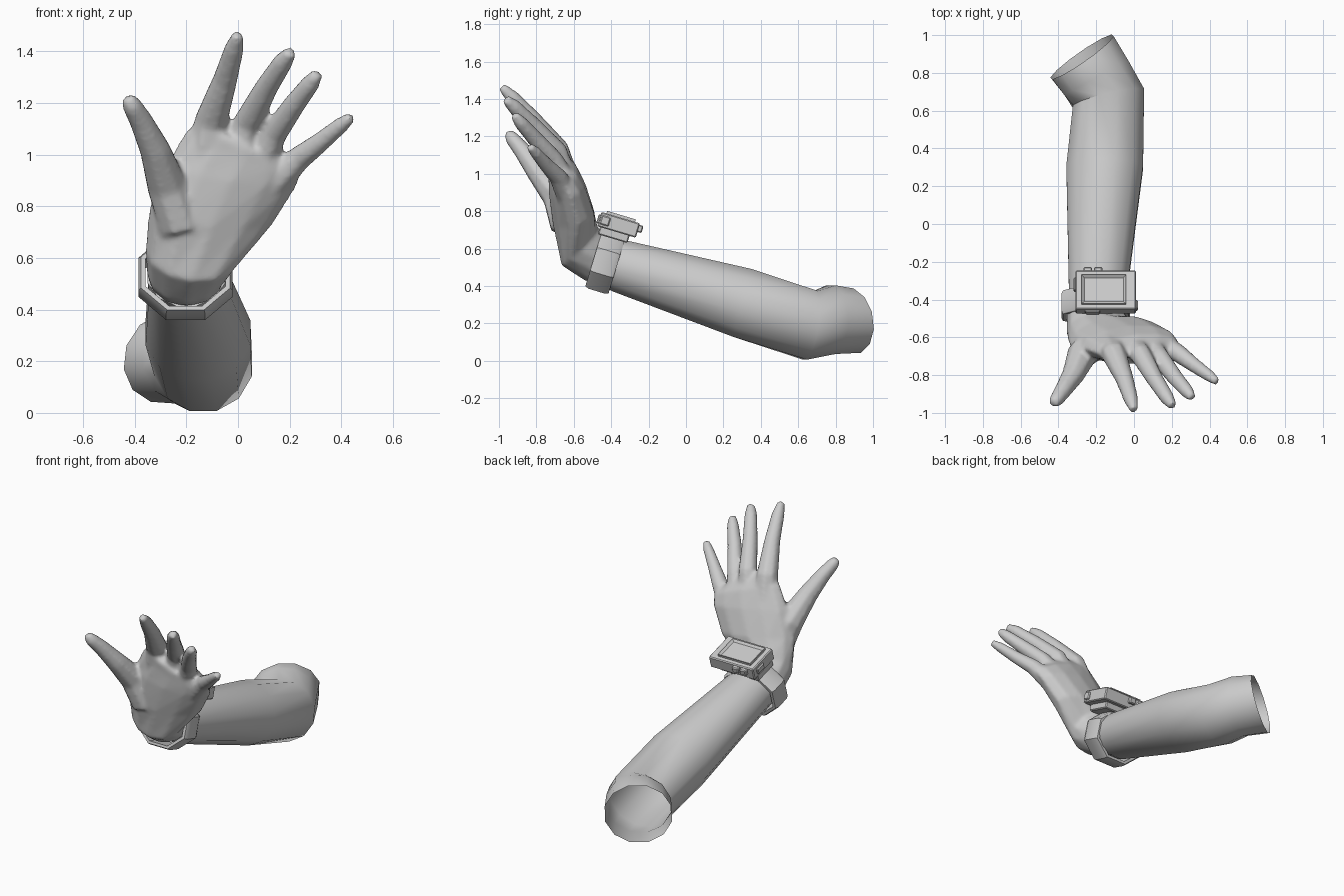
import bpy, bmesh, math
from mathutils import Vector, Matrix

if "Cube" in bpy.data.objects:
    bpy.data.objects.remove(bpy.data.objects["Cube"])

grey = bpy.data.materials.new("plain grey")
grey.diffuse_color = (0.6, 0.6, 0.6, 1)
grey.use_nodes = True
grey.node_tree.nodes["Principled BSDF"].inputs["Base Color"].default_value = grey.diffuse_color


def finish(name, bm, angle=40):
    bmesh.ops.recalc_face_normals(bm, faces=bm.faces)
    me = bpy.data.meshes.new(name)
    bm.to_mesh(me)
    bm.free()
    ob = bpy.data.objects.new(name, me)
    bpy.context.collection.objects.link(ob)
    me.materials.append(grey)
    bpy.ops.object.select_all(action='DESELECT')
    ob.select_set(True)
    bpy.context.view_layer.objects.active = ob
    bpy.ops.object.shade_smooth_by_angle(angle=math.radians(angle))
    return ob


def ring(c, u, v, sides, phase=0.0):
    c, u, v = Vector(c), Vector(u), Vector(v)
    angles = [math.tau * (i + phase) / sides for i in range(sides)]
    return [c + u * math.cos(a) + v * math.sin(a) for a in angles]


def loft(bm, rings, cap_start=True, cap_end=True, closed=False):
    rows = [[bm.verts.new(p) for p in r] for r in rings]
    n = len(rows[0])
    pairs = list(zip(rows, rows[1:])) + ([(rows[-1], rows[0])] if closed else [])
    for a, b in pairs:
        for i in range(n):
            j = (i + 1) % n
            bm.faces.new((a[i], a[j], b[j], b[i]))
    if cap_start:
        bm.faces.new(rows[0])
    if cap_end:
        bm.faces.new(rows[-1])


def finger(bm, path):
    pts = [Vector(p[:3]) for p in path]
    rings = []
    for i, p in enumerate(path):
        t = (pts[min(i + 1, len(pts) - 1)] - pts[max(i - 1, 0)]).normalized()
        u = t.cross(Vector((0, 1, 0))).normalized()
        rings.append(ring(pts[i], u * p[3], t.cross(u) * p[3], 8, 0.5))
    loft(bm, rings)


# Forearm, elbow and open-ended upper arm
bm = bmesh.new()
loft(bm, [ring(c, u, v, 12, 0.5) for c, u, v in (
    ((-0.20, -0.43, 0.535), (0.155, 0, 0), (0, 0.04, 0.125)),
    ((-0.19, -0.345, 0.505), (0.16, 0, 0), (0, 0.05, 0.138)),
    ((-0.155, 0.30, 0.31), (0.21, 0, 0), (0, 0.05, 0.188)),
    ((-0.135, 0.665, 0.19), (0.195, 0.045, 0), (0, 0.03, 0.19)),
    ((-0.20, 0.775, 0.22), (0.175, 0.095, 0), (0, 0.0, 0.19)),
    ((-0.275, 0.885, 0.215), (0.168, 0.118, 0), (0.02, -0.02, 0.178)),
)], cap_end=False)
finish("forearm", bm)

# Hand: palm and fingers merged into one skin
bm = bmesh.new()
loft(bm, [ring(c, u, v, 12) for c, u, v in (
    ((-0.20, -0.42, 0.53), (0.15, 0, 0), (0, 0.04, 0.12)),
    ((-0.20, -0.48, 0.55), (0.155, 0, 0), (0, 0.055, 0.125)),
    ((-0.18, -0.568, 0.61), (0.18, 0, -0.02), (0, 0.098, 0.10)),
    ((-0.105, -0.60, 0.76), (0.24, 0.03, -0.03), (0, 0.11, 0.04)),
    ((-0.025, -0.635, 0.92), (0.255, 0.02, -0.04), (0, 0.098, 0.025)),
    ((0.02, -0.66, 1.01), (0.225, 0.02, -0.08), (0, 0.075, 0.03)),
    ((0.03, -0.69, 1.06), (0.17, 0.02, -0.08), (0, 0.05, 0.03)),
)])
for path in (
    # thumb, index, middle, ring and little finger: x, y, z, radius
    ((-0.22, -0.64, 0.72, .09), (-0.275, -0.69, 0.88, .082), (-0.322, -0.80, 1.02, .062),
     (-0.375, -0.88, 1.13, .048), (-0.41, -0.93, 1.19, .04), (-0.427, -0.95, 1.222, .026)),
    ((-0.12, -0.65, 0.98, .08), (-0.105, -0.69, 1.13, .067), (-0.05, -0.82, 1.29, .05),
     (-0.015, -0.93, 1.41, .04), (0.0, -0.985, 1.465, .024)),
    ((0.0, -0.65, 0.98, .07), (0.035, -0.69, 1.12, .058), (0.11, -0.82, 1.26, .047),
     (0.175, -0.92, 1.36, .04), (0.205, -0.965, 1.40, .025)),
    ((0.08, -0.64, 0.95, .065), (0.14, -0.71, 1.08, .052), (0.215, -0.81, 1.19, .045),
     (0.28, -0.885, 1.275, .038), (0.308, -0.92, 1.315, .024)),
    ((0.13, -0.63, 0.88, .065), (0.235, -0.685, 0.985, .05), (0.315, -0.745, 1.045, .041),
     (0.40, -0.805, 1.115, .033), (0.44, -0.835, 1.147, .022)),
):
    finger(bm, path)
hand = finish("hand", bm)
remesh = hand.modifiers.new("merge", 'REMESH')
remesh.mode = 'VOXEL'
remesh.voxel_size = 0.012
remesh.use_smooth_shade = True
soften = hand.modifiers.new("soften", 'SMOOTH')
soften.factor = 0.5
soften.iterations = 6

# Wrist band: bevelled octagonal loop
bm = bmesh.new()
axis = Vector((0, 0.957, -0.29))
centre = Vector((-0.203, -0.432, 0.525))
loft(bm, [ring(centre + axis * d, (0.197 * s, 0, 0), (0, 0.05 * s, 0.165 * s), 8, 0.5)
          for d, s in ((-.065, .85), (-.065, .95), (-.045, 1), (.045, 1), (.065, .95), (.065, .85))],
     False, False, closed=True)
finish("wrist_band", bm, 30)

# Wrist device, built in its own tilted frame
tilt = Matrix.Translation((-0.15, -0.36, 0.727)) @ Matrix.Rotation(-0.29, 4, 'X')


def box(name, pos, size, inset=None, bevel=0.006):
    bm = bmesh.new()
    bmesh.ops.create_cube(bm, size=1, matrix=Matrix.Translation(pos) @ Matrix.Diagonal((*size, 1)))
    top = max(bm.faces, key=lambda f: f.calc_center_median().z)
    if inset:
        bmesh.ops.inset_region(bm, faces=[top], thickness=inset)
        bmesh.ops.translate(bm, verts=top.verts, vec=(0, 0, -0.012))
    elif bevel:
        bmesh.ops.bevel(bm, geom=list(bm.edges), offset=bevel, segments=1, affect='EDGES')
    bm.transform(tilt)
    return finish(name, bm, 30)


box("device_case", (0, 0, 0), (0.32, 0.215, 0.08))
box("device_base", (-0.02, -0.01, -0.05), (0.27, 0.165, 0.06))
box("screen_frame", (-0.01, 0, 0.043), (0.235, 0.16, 0.022), inset=0.02)
for i, x in enumerate((-0.095, -0.04)):
    box("back_button_%d" % (i + 1), (x, 0.112, 0.012), (0.045, 0.035, 0.04))
box("front_tab", (-0.07, -0.108, 0), (0.08, 0.02, 0.05))
box("side_tab", (0.155, -0.075, 0), (0.03, 0.05, 0.05))
box("side_button", (-0.16, 0.04, 0), (0.02, 0.07, 0.04))
